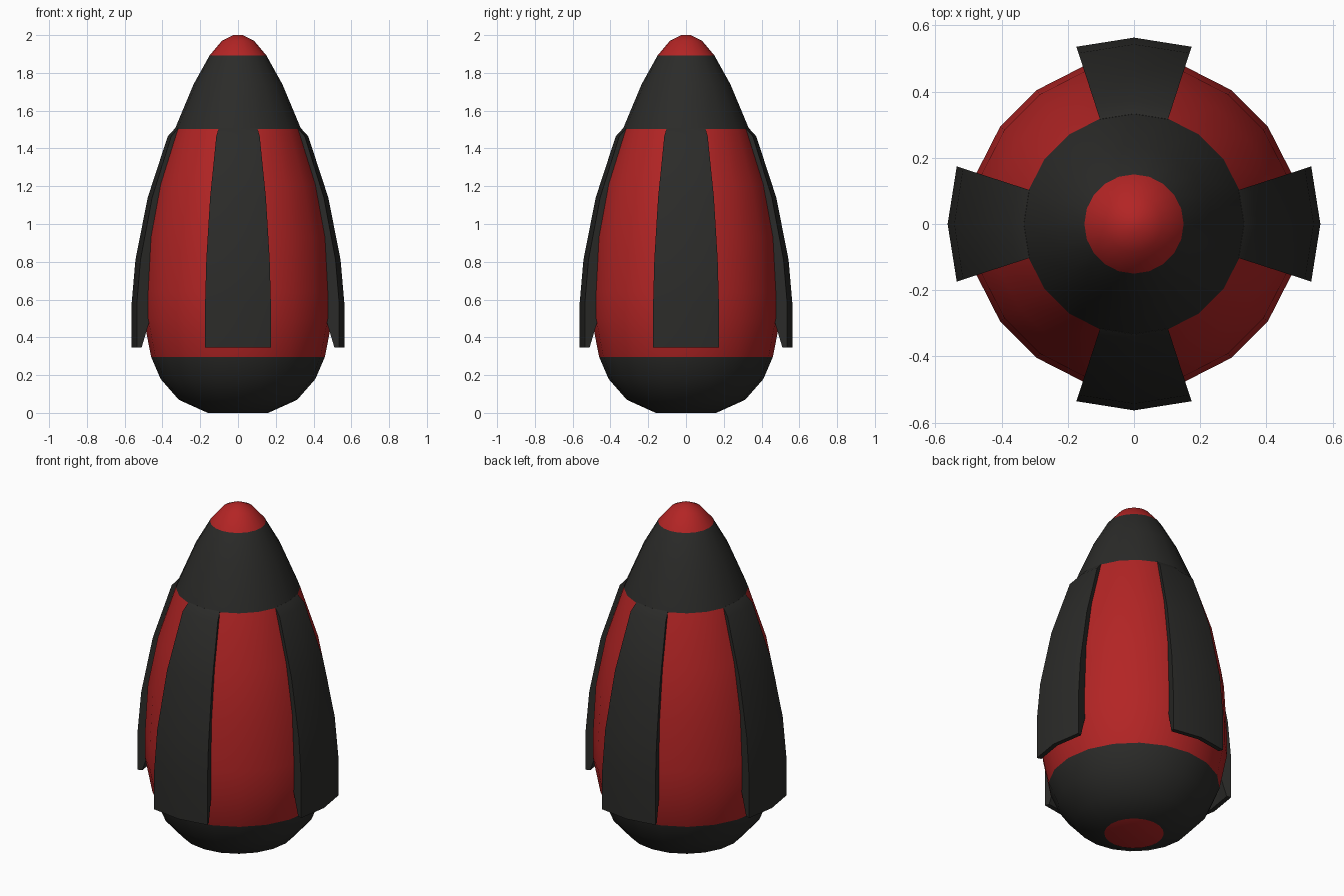
import bpy, bmesh
from math import cos, sin, radians, pi

if "Cube" in bpy.data.objects:
    bpy.data.objects.remove(bpy.data.objects["Cube"])

SIDES = 20
STEP = 2 * pi / SIDES


def material(name, color):
    mat = bpy.data.materials.new(name)
    mat.diffuse_color = (*color, 1)
    mat.use_nodes = True
    mat.node_tree.nodes["Principled BSDF"].inputs["Base Color"].default_value = mat.diffuse_color
    return mat


RED = material("red_paint", (0.45, 0.018, 0.018))
DARK = material("dark_paint", (0.024, 0.024, 0.022))


def ring(bm, r, z, angles):
    return [bm.verts.new((r * cos(a), r * sin(a), z)) for a in angles]


def finish(bm, name, mats):
    bmesh.ops.recalc_face_normals(bm, faces=bm.faces)
    mesh = bpy.data.meshes.new(name)
    bm.to_mesh(mesh)
    bm.free()
    for m in mats:
        mesh.materials.append(m)
    obj = bpy.data.objects.new(name, mesh)
    bpy.context.collection.objects.link(obj)
    bpy.ops.object.select_all(action='DESELECT')
    obj.select_set(True)
    bpy.context.view_layer.objects.active = obj
    bpy.ops.object.shade_smooth_by_angle(angle=radians(28))
    return obj


# Hull: turned profile, painted in bands by height
hull = [(0.16, 0.0), (0.313, 0.069), (0.41, 0.18), (0.46, 0.297), (0.5, 0.5),
        (0.5, 0.64), (0.484, 0.93), (0.43, 1.21), (0.334, 1.503), (0.235, 1.74),
        (0.15, 1.893), (0.085, 1.97), (0.025, 2.0)]
bm = bmesh.new()
rings = [ring(bm, r, z, [i * STEP for i in range(SIDES)]) for r, z in hull]
for k, (lo, hi) in enumerate(zip(rings, rings[1:])):
    height = (hull[k][1] + hull[k + 1][1]) / 2
    is_red = 0.297 < height < 1.503 or height > 1.893
    for i in range(SIDES):
        j = (i + 1) % SIDES
        f = bm.faces.new((lo[i], lo[j], hi[j], hi[i]))
        f.material_index = 0 if is_red else 1
# Red tail disc and tip cap
bm.faces.new(rings[0][::-1])
bm.faces.new(rings[-1])
finish(bm, "hull", [RED, DARK])

# Fins: raised dark panels, each two hull facets wide, tapering to a lip
fin = [(0.563, 0.345), (0.563, 0.58), (0.543, 0.81), (0.478, 1.14), (0.372, 1.464),
       (0.333, 1.507), (0.31, 1.50), (0.42, 1.14), (0.46, 0.81), (0.485, 0.51),
       (0.537, 0.345)]
for n, side in enumerate(("right", "back", "left", "front")):
    bm = bmesh.new()
    angles = [n * pi / 2 + s * STEP for s in (-1, 0, 1)]
    loops = [ring(bm, r, z, angles) for r, z in fin]
    count = len(loops)
    for k in range(count):
        a, b = loops[k], loops[(k + 1) % count]
        for i in range(2):
            bm.faces.new((a[i], a[i + 1], b[i + 1], b[i]))
    # Side walls, as quads between the outer and inner profile
    for i in (0, 2):
        for k in range(count // 2):
            idx = [k, k + 1, count - 2 - k, count - 1 - k]
            idx = list(dict.fromkeys(idx))
            if len(idx) > 2:
                bm.faces.new([loops[q][i] for q in idx])
    finish(bm, side + "_fin", [DARK])
